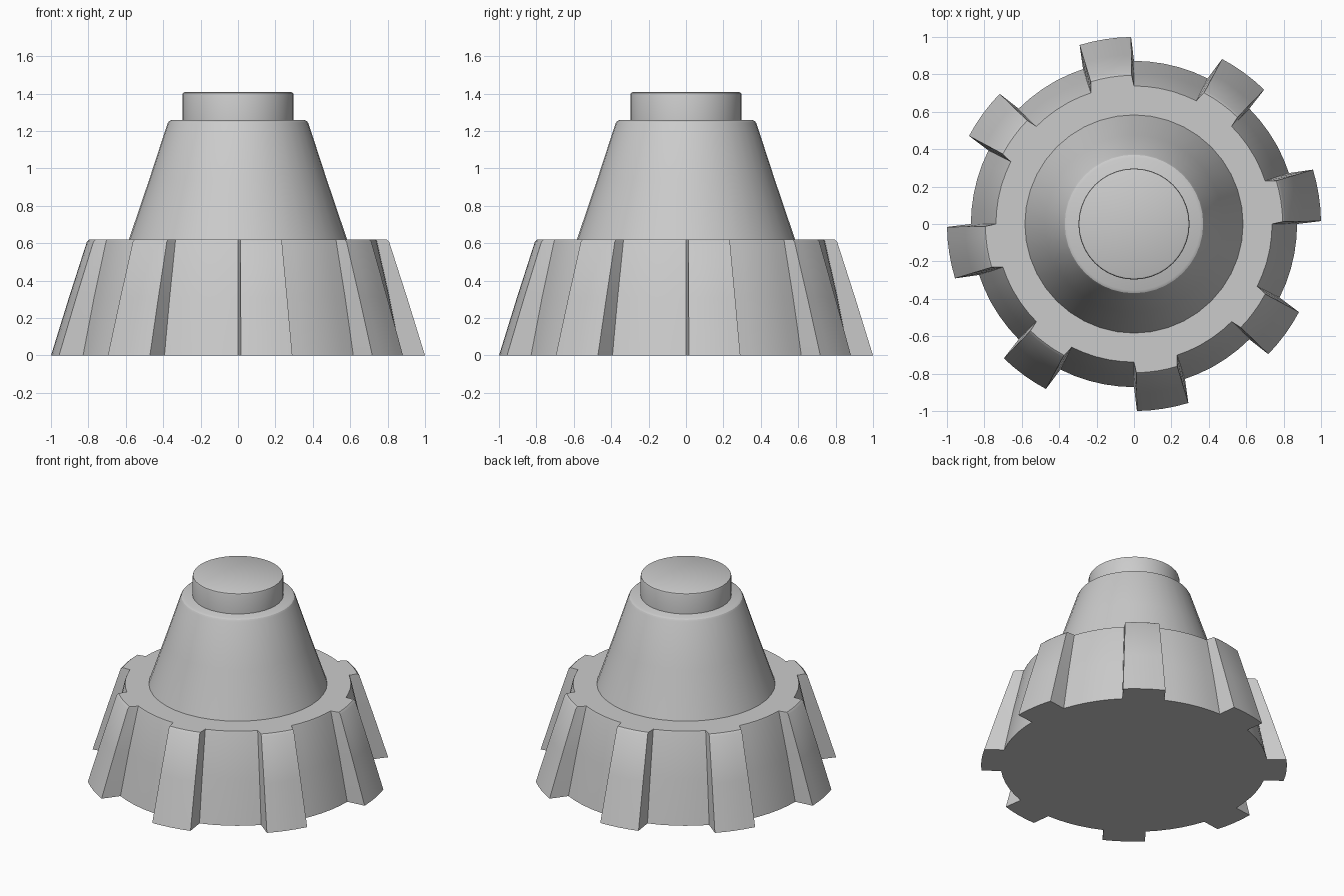
import bpy, bmesh
from math import radians, sin, cos

if "Cube" in bpy.data.objects:
    bpy.data.objects.remove(bpy.data.objects["Cube"])


def finish(name, bm):
    bmesh.ops.recalc_face_normals(bm, faces=bm.faces)
    mesh = bpy.data.meshes.new(name)
    bm.to_mesh(mesh)
    bm.free()
    ob = bpy.data.objects.new(name, mesh)
    bpy.context.collection.objects.link(ob)
    bpy.ops.object.select_all(action='DESELECT')
    ob.select_set(True)
    bpy.context.view_layer.objects.active = ob
    bpy.ops.object.shade_smooth_by_angle(angle=radians(30))
    return ob


def bridge(bm, rings):
    for a, b in zip(rings, rings[1:]):
        for i in range(len(a)):
            j = (i + 1) % len(a)
            bm.faces.new((a[i], a[j], b[j], b[i]))


def lathe(name, profile, steps=40):
    bm = bmesh.new()
    rings = [[bm.verts.new((r * cos(radians(360 * i / steps)),
                            r * sin(radians(360 * i / steps)), z))
              for i in range(steps)] for r, z in profile]
    bridge(bm, rings)
    bm.faces.new(rings[-1])
    return finish(name, bm)


# One eighth of the toothed outline: (angle, is tooth)
sector = [(0, 0), (0.9, 1), (4.9, 1), (8.9, 1), (12.9, 1), (16.9, 1), (18.2, 0),
          (23.5, 0), (29, 0), (34.5, 0), (40, 0)]
outline = [(radians(a + 45 * k), t) for k in range(8) for a, t in sector]

# Toothed skirt: (z, valley radius, tooth radius) up to the open ring on top
levels = [(0, 0.872, 1.0), (0.31, 0.81, 0.904), (0.608, 0.743, 0.808),
          (0.62, 0.738, 0.795), (0.62, 0.58, 0.58)]
bm = bmesh.new()
rings = [[bm.verts.new(((tip if t else root) * cos(a), (tip if t else root) * sin(a), z))
          for a, t in outline] for z, root, tip in levels]
bridge(bm, rings)
# Flat underside with tooth soles outside the disc
bm.faces.new(rings[0])
finish("toothed_skirt", bm)

# Tapered hub with a softened rim
lathe("hub", [(0.585, 0.615), (0.475, 0.94), (0.377, 1.24), (0.37, 1.252), (0.355, 1.26)])

# Short round knob on top
lathe("top_knob", [(0.297, 1.25), (0.297, 1.395), (0.294, 1.404), (0.286, 1.408)])
